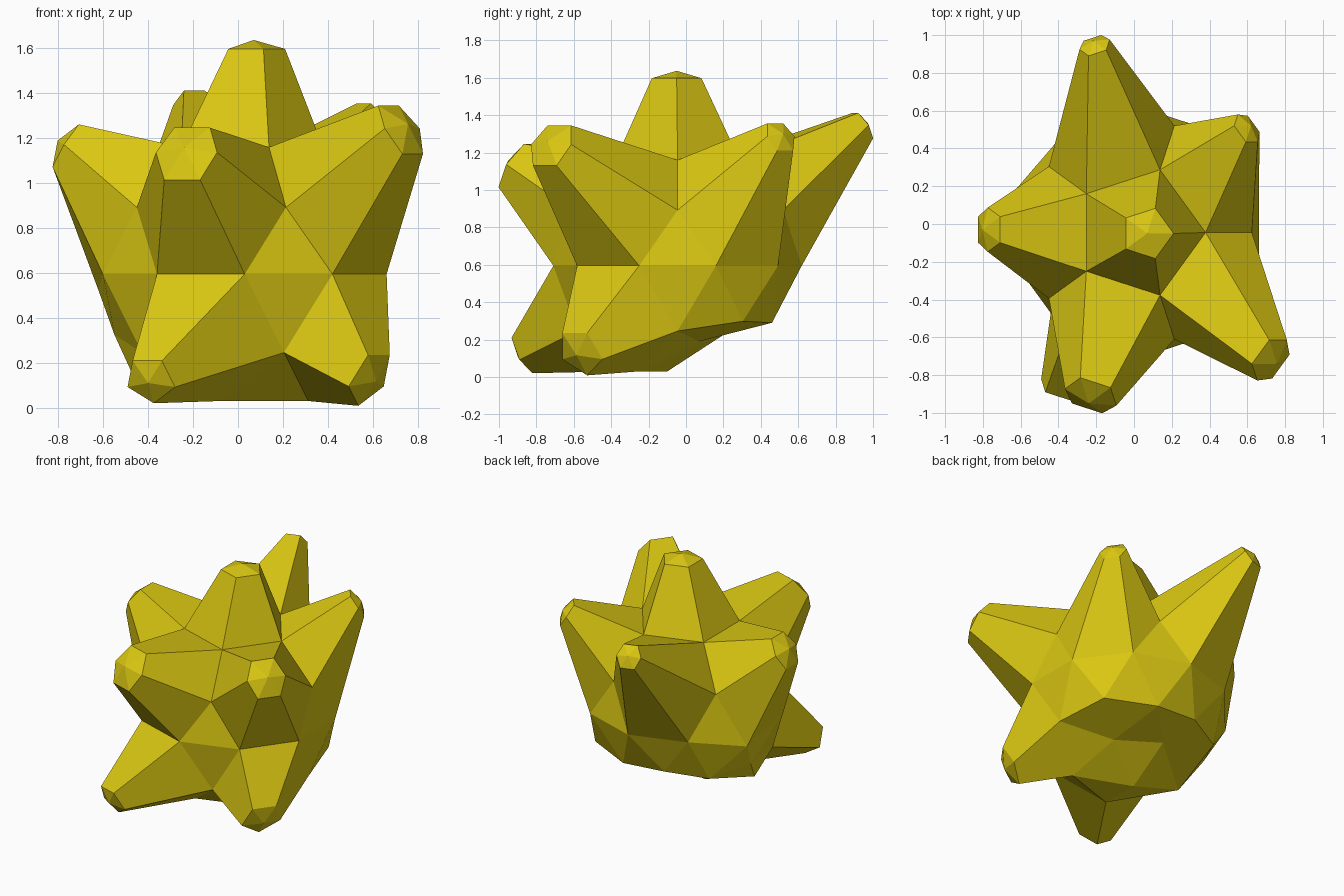
import bpy, bmesh, math
from mathutils import Vector

if "Cube" in bpy.data.objects:
    bpy.data.objects.remove(bpy.data.objects["Cube"])

R = 0.664
CENTRE = Vector((0.03, -0.045, 0.595))
# ring name -> (radius, height) on the unit icosphere
RING = {"cap": (0.5257, 0.8507), "corner": (0.8944, 0.4472),
        "mid": (0.8507, 0.5257), "equator": (1.0, 0.0), "pole": (0.0, 1.0)}

bm = bmesh.new()
bmesh.ops.create_icosphere(bm, subdivisions=2, radius=R)
for v in bm.verts:
    v.co = v.co.normalized() * R + CENTRE


def find(ring, angle, sign):
    """Icosphere vertex nearest to a ring position."""
    rad, h = RING[ring]
    a = math.radians(angle)
    p = CENTRE + R * Vector((rad * math.cos(a), rad * math.sin(a), sign * h))
    return min(bm.verts, key=lambda v: (v.co - p).length)


# spikes: ring, angle, up/down, tip position, tip scale
spikes = [
    ("pole", 0, 1, (0.07, -0.05, 1.637), 0.40),
    ("mid", 252, 1, (-0.24, -0.95, 1.158), 0.41),
    ("mid", 180, 1, (-0.803, -0.03, 1.189), 0.335),
    ("mid", 108, 1, (-0.215, 0.97, 1.36), 0.24),
    ("mid", 36, 1, (0.62, 0.52, 1.30), 0.257),
    ("mid", 324, 1, (0.757, -0.74, 1.263), 0.38),
    ("corner", 252, -1, (-0.40, -0.90, 0.11), 0.335),
    ("corner", 324, -1, (0.615, -0.586, 0.116), 0.40),
]
# flattened underside at the back
dents = [
    ("pole", 0, -1, (-0.08, -0.10, 0.03)),
    ("cap", 36, -1, (0.23, 0.07, 0.19)),
    ("cap", 108, -1, (-0.08, 0.20, 0.225)),
    ("cap", 180, -1, (-0.47, -0.11, 0.15)),
    ("mid", 144, -1, (-0.41, 0.32, 0.28)),
    ("mid", 72, -1, (0.18, 0.46, 0.29)),
    ("corner", 108, -1, (-0.14, 0.45, 0.31)),
    ("corner", 180, -1, (-0.55, 0.05, 0.325)),
    ("equator", 162, 1, (-0.62, 0.19, 0.52)),
]
spike_verts = [find(*s[:3]) for s in spikes]
dent_verts = [find(*d[:3]) for d in dents]
original = {v: v.co.copy() for v in bm.verts}

for v, d in zip(dent_verts, dents):
    v.co = Vector(d[3])

# pull each fan outwards as a shrunken copy, joined by side faces
for v, (_, _, _, tip, scale) in zip(spike_verts, spikes):
    tip = Vector(tip)
    edges = []
    for f in v.link_faces:
        vs = list(f.verts)
        i = vs.index(v)
        edges.append((vs[(i + 1) % 3], vs[(i + 2) % 3]))
    new = {a: bm.verts.new(tip + scale * (original[a] - original[v]))
           for a, _ in edges}
    top = bm.verts.new(tip)
    bmesh.ops.delete(bm, geom=[v], context='VERTS')
    for a, b in edges:
        bm.faces.new((a, b, new[b], new[a]))
        bm.faces.new((new[a], new[b], top))

bmesh.ops.recalc_face_normals(bm, faces=bm.faces[:])
mesh = bpy.data.meshes.new("spiky_rock")
bm.to_mesh(mesh)
bm.free()

yellow = bpy.data.materials.new("mustard yellow")
yellow.diffuse_color = (0.70, 0.57, 0.006, 1)
yellow.use_nodes = True
yellow.node_tree.nodes["Principled BSDF"].inputs["Base Color"].default_value = yellow.diffuse_color
mesh.materials.append(yellow)
rock = bpy.data.objects.new("spiky_rock", mesh)
bpy.context.collection.objects.link(rock)
